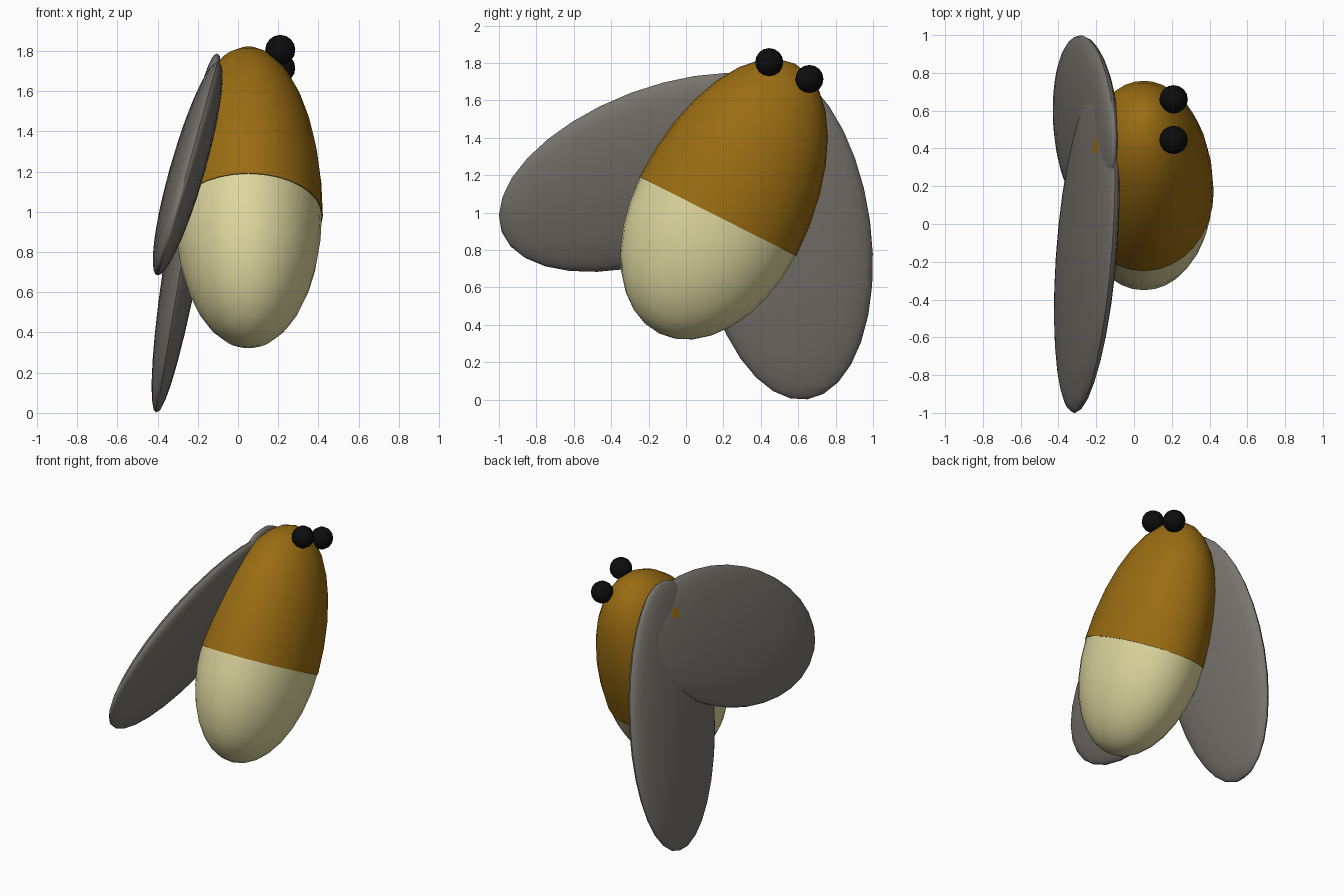
import bpy, bmesh
from math import sin, cos, radians
from mathutils import Matrix, Vector

if "Cube" in bpy.data.objects:
    bpy.data.objects.remove(bpy.data.objects["Cube"])


def material(name, color):
    m = bpy.data.materials.new(name)
    m.diffuse_color = (*color, 1)
    m.use_nodes = True
    m.node_tree.nodes["Principled BSDF"].inputs["Base Color"].default_value = m.diffuse_color
    return m


def ellipsoid(name, center, ax, ay, az, mat, half=0, segs=32, rings=16):
    """Unit sphere carried onto three half-axis vectors; half=+1/-1 keeps one dome."""
    bm = bmesh.new()
    bmesh.ops.create_uvsphere(bm, u_segments=segs, v_segments=rings, radius=1)
    if half:
        cut = bmesh.ops.bisect_plane(
            bm, geom=bm.verts[:] + bm.edges[:] + bm.faces[:], dist=1e-4,
            plane_co=(0, 0, 0), plane_no=(0, 0, half), clear_inner=True)
        rim = [e for e in bm.edges if e.is_boundary]
        bmesh.ops.contextual_create(bm, geom=rim)
    m = Matrix((ax, ay, az)).transposed()
    bm.transform(Matrix.Translation(center) @ m.to_4x4())
    bmesh.ops.recalc_face_normals(bm, faces=bm.faces[:])
    me = bpy.data.meshes.new(name)
    bm.to_mesh(me)
    bm.free()
    me.materials.append(mat)
    ob = bpy.data.objects.new(name, me)
    bpy.context.collection.objects.link(ob)
    bpy.ops.object.select_all(action='DESELECT')
    ob.select_set(True)
    bpy.context.view_layer.objects.active = ob
    bpy.ops.object.shade_smooth_by_angle(angle=radians(40))
    return ob


brown = material("brown", (0.32, 0.15, 0.006))
cream = material("cream", (0.74, 0.69, 0.35))
grey = material("wing_grey", (0.19, 0.175, 0.155))
black = material("black", (0.004, 0.004, 0.004))

# Body: two domes meeting at a tilted seam
tilt = radians(26.8)
seam = (0.052, 0.17, 0.98)
side = Vector((1, 0, 0))
across = Vector((0, cos(tilt), -sin(tilt)))
up = Vector((0, sin(tilt), cos(tilt)))
ellipsoid("upper_body", seam, side * 0.37, across * 0.47, up * 0.915, brown, 1)
ellipsoid("lower_body", seam, side * 0.365, across * 0.465, up * 0.70, cream, -1)

# Eyes
for name, y, z in (("rear_eye", 0.66, 1.715), ("front_eye", 0.445, 1.805)):
    ellipsoid(name, (0.21, y, z), side * 0.075, Vector((0, 0.075, 0)),
              Vector((0, 0, 0.075)), black, segs=16, rings=8)

# Wings: flat ellipsoids leaning outward (lean = x per unit of z)
for name, center, angle, length, width, lean in (
        ("front_wing", (-0.25, -0.134, 1.215), 20.5, 0.909, 0.455, 0.28),
        ("rear_wing", (-0.255, 0.528, 0.895), 97.7, 0.901, 0.46, 0.168)):
    c, s = cos(radians(angle)), sin(radians(angle))
    long_axis = Vector((lean * s, c, s)) * length
    wide_axis = Vector((-lean * c, s, -c)) * width
    ellipsoid(name, center, side * 0.09, wide_axis, long_axis, grey)
